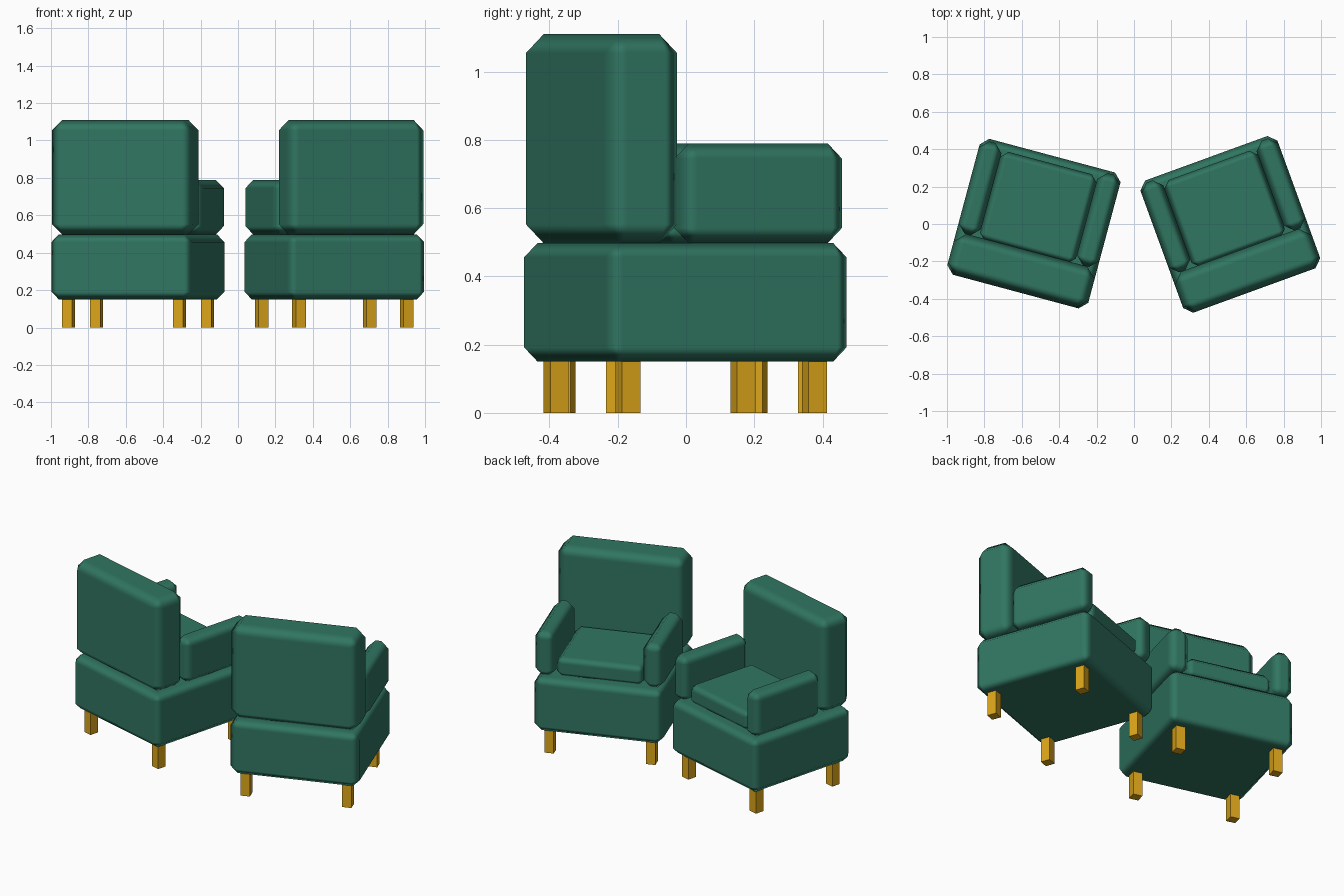
import bpy, math
from mathutils import Matrix, Vector

if "Cube" in bpy.data.objects:
    bpy.data.objects.remove(bpy.data.objects["Cube"])


def material(name, color):
    m = bpy.data.materials.new(name)
    m.diffuse_color = color
    m.use_nodes = True
    m.node_tree.nodes["Principled BSDF"].inputs["Base Color"].default_value = m.diffuse_color
    return m


green = material("green_fabric", (0.03, 0.18, 0.12, 1))
gold = material("gold_legs", (0.72, 0.38, 0.01, 1))


def block(name, lo, hi, placement, mat, bevel=0.0):
    """Box between two corners in chair space, with optional soft chamfer."""
    lo, hi = Vector(lo), Vector(hi)
    bpy.ops.mesh.primitive_cube_add(size=1)
    ob = bpy.context.object
    ob.name = name
    size = hi - lo
    ob.data.transform(Matrix.Translation((lo + hi) / 2) @ Matrix.Diagonal((*size, 1)))
    ob.matrix_world = placement
    ob.data.materials.append(mat)
    if bevel:
        ob.data.shade_smooth()
        mod = ob.modifiers.new("soft_edges", "BEVEL")
        mod.width = bevel
        mod.segments = 1
        mod.harden_normals = True
    return ob


W, D = 0.39, 0.376          # half width and half depth of the base
BACK_Y = -0.147             # front plane of the backrest


def armchair(prefix, x, y, angle):
    place = Matrix.Translation((x, y, 0)) @ Matrix.Rotation(math.radians(angle), 4, "Z")
    # upholstered body
    block(prefix + "_base", (-W, -D, 0.15), (W, D, 0.498), place, green, 0.042)
    block(prefix + "_backrest", (-W, -D, 0.497), (W, BACK_Y, 1.11), place, green, 0.056)
    block(prefix + "_seat_cushion", (-0.265, BACK_Y - 0.01, 0.497), (0.265, 0.335, 0.625),
          place, green, 0.035)
    # armrests and legs, mirrored left and right
    for side, s in (("left", -1), ("right", 1)):
        xs = sorted((s * W, s * 0.265))
        block(f"{prefix}_{side}_armrest", (xs[0], BACK_Y, 0.497), (xs[1], 0.363, 0.79),
              place, green, 0.045)
        for end, t in (("back", -1), ("front", 1)):
            cx, cy, h = s * 0.307, t * 0.291, 0.0285
            block(f"{prefix}_{end}_{side}_leg", (cx - h, cy - h, 0), (cx + h, cy + h, 0.16),
                  place, gold)


armchair("left_chair", -0.535, 0.002, -15)
armchair("right_chair", 0.515, -0.002, 20)
